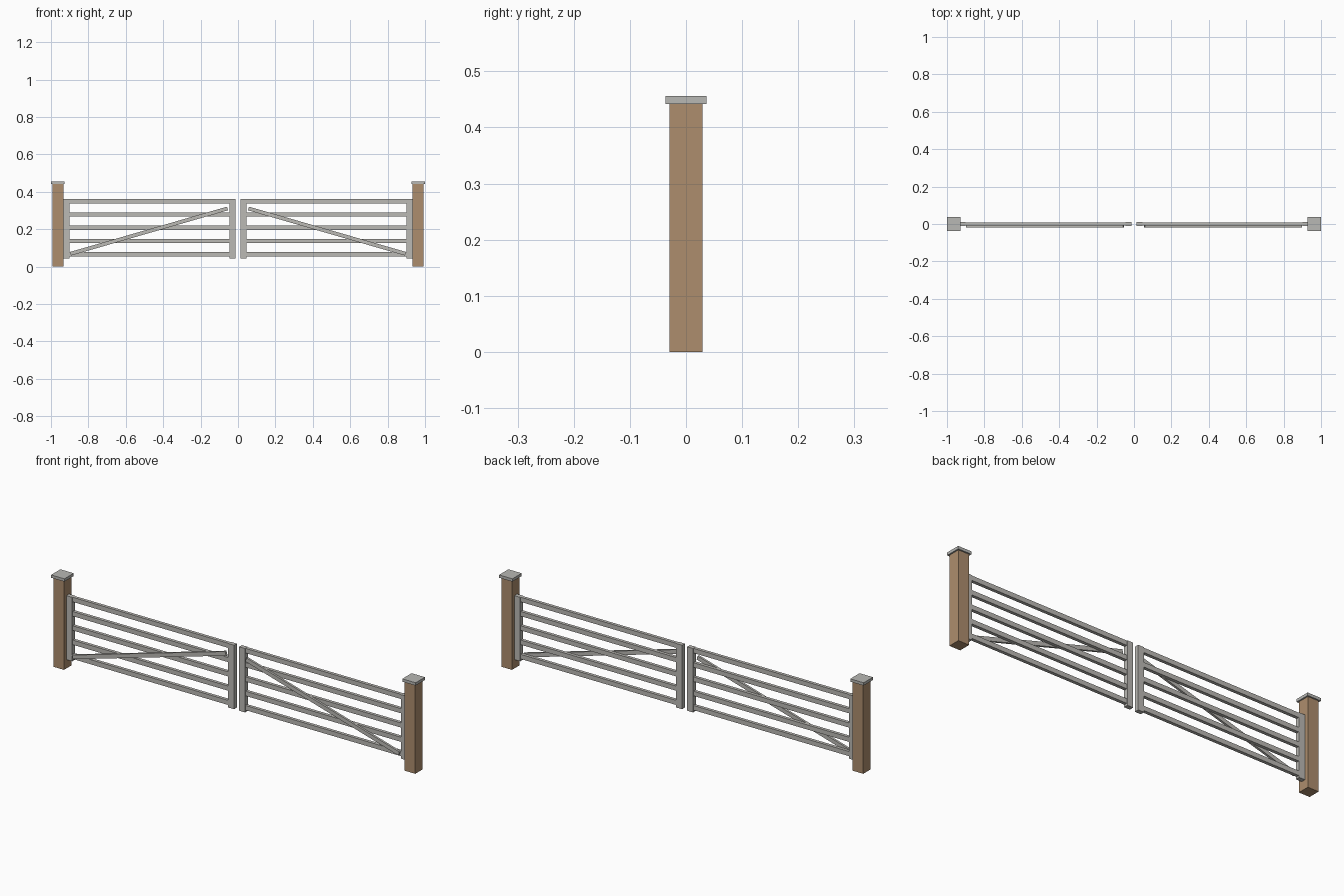
import bpy, math

if "Cube" in bpy.data.objects:
    bpy.data.objects.remove(bpy.data.objects["Cube"])


def material(name, rgb):
    m = bpy.data.materials.new(name)
    m.diffuse_color = (*rgb, 1)
    m.use_nodes = True
    m.node_tree.nodes["Principled BSDF"].inputs["Base Color"].default_value = m.diffuse_color
    return m


wood = material("tan wood", (0.42, 0.27, 0.155))
paint = material("pale grey paint", (0.50, 0.49, 0.46))
stone = material("grey cap", (0.48, 0.48, 0.46))


def box(name, center, size, mat, tilt=0.0):
    bpy.ops.mesh.primitive_cube_add(size=1, location=center, rotation=(0, tilt, 0))
    o = bpy.context.object
    o.name = name
    o.scale = size
    o.data.materials.append(mat)
    return o


def span(name, x0, x1, y0, y1, z0, z1, mat):
    return box(name, ((x0 + x1) / 2, (y0 + y1) / 2, (z0 + z1) / 2),
               (abs(x1 - x0), y1 - y0, z1 - z0), mat)


for side, s in (("left", -1), ("right", 1)):
    # Gate post and its flat cap
    span(f"{side}_post", s * 0.993, s * 0.934, -0.0295, 0.0295, 0, 0.442, wood)
    span(f"{side}_post_cap", s * 1.0, s * 0.927, -0.0365, 0.0365, 0.442, 0.456, stone)

    # Upright stiles at the hinge and meeting edges
    span(f"{side}_hinge_stile", s * 0.934, s * 0.902, -0.011, 0.011, 0.044, 0.361, paint)
    span(f"{side}_meeting_stile", s * 0.046, s * 0.014, -0.011, 0.011, 0.044, 0.361, paint)

    # Five horizontal rails
    for i in range(5):
        z = 0.066 + i * 0.0708
        span(f"{side}_rail_{i + 1}", s * 0.903, s * 0.045, -0.008, 0.008,
             z - 0.0115, z + 0.0115, paint)

    # Diagonal brace on the front, rising towards the middle
    xa, za, xb, zb = 0.895, 0.069, 0.056, 0.311
    length = math.hypot(xa - xb, zb - za)
    box(f"{side}_brace", (s * (xa + xb) / 2, -0.0125, (za + zb) / 2),
        (length, 0.011, 0.020), paint, s * math.atan2(zb - za, xa - xb))
